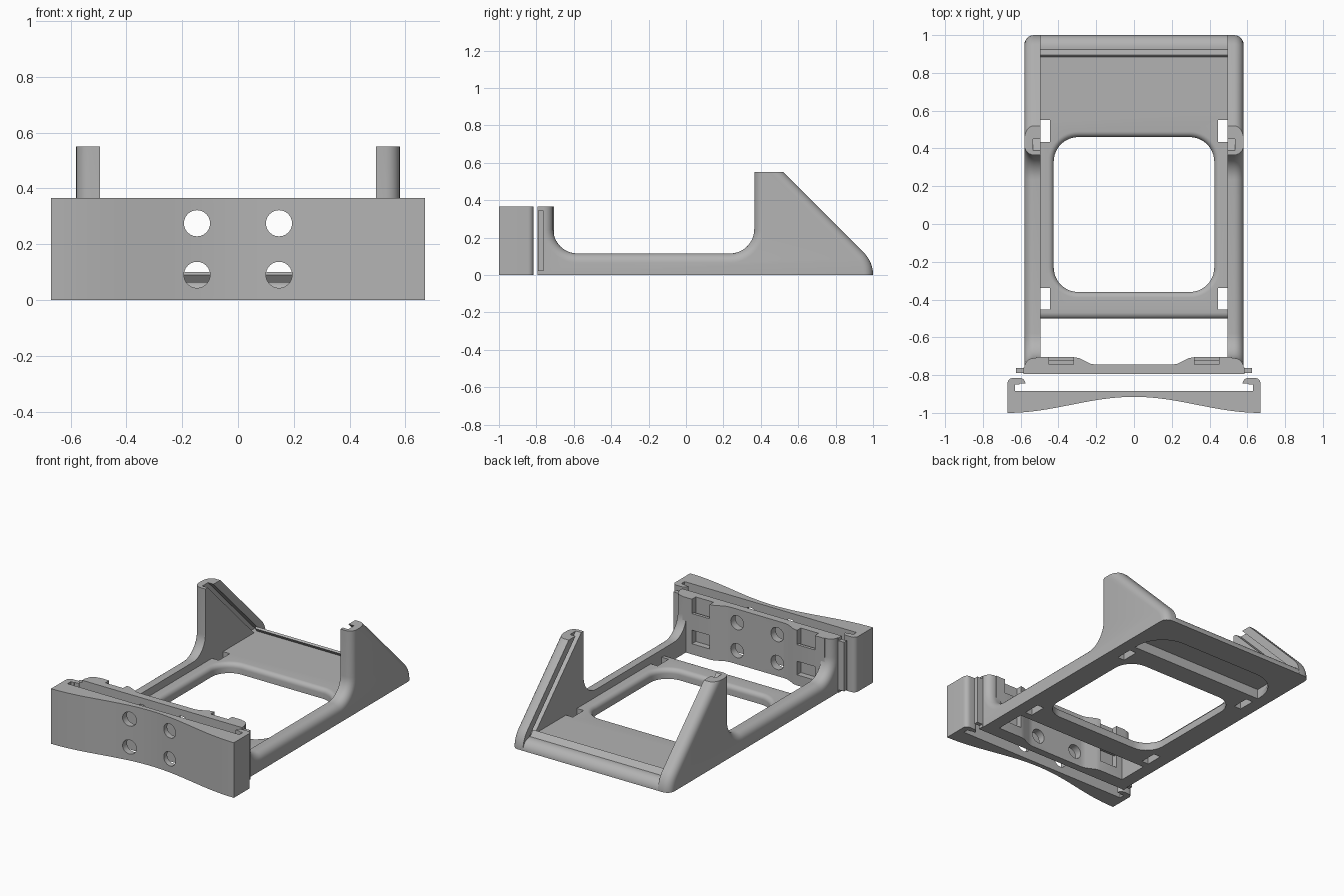
import bpy, bmesh
from math import pi, cos, sin, radians
from mathutils import Vector

if "Cube" in bpy.data.objects:
    bpy.data.objects.remove(bpy.data.objects["Cube"])

GREY = (0.45, 0.45, 0.45, 1)
grey = bpy.data.materials.new("plain_grey")
grey.use_nodes = True
grey.diffuse_color = GREY
grey.node_tree.nodes["Principled BSDF"].inputs["Base Color"].default_value = GREY

HEIGHT = 0.365      # mount plate and front panel
DECK = 0.065        # crossbars


def arc(cu, cv, r, start, end, n=12):
    steps = [radians(start + (end - start) * i / n) for i in range(n + 1)]
    return [(cu + r * cos(a), cv + r * sin(a)) for a in steps]


def rounded_rect(u0, u1, v0, v1, r):
    return (arc(u1 - r, v1 - r, r, 0, 90) + arc(u0 + r, v1 - r, r, 90, 180)
            + arc(u0 + r, v0 + r, r, 180, 270) + arc(u1 - r, v0 + r, r, 270, 360))


def rect(u0, u1, v0, v1):
    return [(u0, v0), (u1, v0), (u1, v1), (u0, v1)]


def mirrored(half):
    """Close a right-hand outline with its left-hand reflection."""
    return half + [(-u, v) for u, v in reversed(half) if abs(u) > 1e-6]


def prism(name, outline, axis, a, b):
    """Extrude a 2D outline along an axis from a to b."""
    place = {"x": lambda u, v, t: (t, u, v),
             "y": lambda u, v, t: (u, t, v),
             "z": lambda u, v, t: (u, v, t)}[axis]
    bm = bmesh.new()
    face = bm.faces.new([bm.verts.new(place(u, v, a)) for u, v in outline])
    out = bmesh.ops.extrude_face_region(bm, geom=[face])
    moved = [g for g in out["geom"] if isinstance(g, bmesh.types.BMVert)]
    bmesh.ops.translate(bm, verts=moved, vec=Vector(place(0, 0, b - a)))
    bmesh.ops.recalc_face_normals(bm, faces=bm.faces)
    mesh = bpy.data.meshes.new(name)
    bm.to_mesh(mesh)
    bm.free()
    mesh.materials.append(grey)
    obj = bpy.data.objects.new(name, mesh)
    bpy.context.collection.objects.link(obj)
    return obj


def cut(obj, cutters):
    """Subtract each cutter, then discard it."""
    for cutter in cutters:
        cutter.hide_render = True
        mod = obj.modifiers.new("cut", "BOOLEAN")
        mod.operation = "DIFFERENCE"
        mod.solver = "EXACT"
        mod.object = cutter
        bpy.context.view_layer.update()
        result = bpy.data.meshes.new_from_object(
            obj.evaluated_get(bpy.context.evaluated_depsgraph_get()))
        obj.modifiers.clear()
        obj.data = result
        bpy.data.objects.remove(cutter)


def round_edges(obj, radius, wanted):
    """Round the sharp edges whose two ends satisfy the rule."""
    bm = bmesh.new()
    bm.from_mesh(obj.data)
    edges = [e for e in bm.edges if e.calc_face_angle(0) > 0.5
             and wanted(e.verts[0].co, e.verts[1].co)]
    bmesh.ops.bevel(bm, geom=edges, offset=radius, segments=6, profile=0.5,
                    affect="EDGES", clamp_overlap=False)
    bm.to_mesh(obj.data)
    bm.free()


def screw_holes(y0, y1):
    return [prism("hole_cutter", arc(x, z, 0.047, 0, 345, 23), "y", y0, y1)
            for x in (-0.147, 0.147) for z in (0.09, 0.275)]


parts = []

# Mount plate: concave front, hooked slide channels at both ends
curve = [(0.67 * i / 16, -1 + 0.0425 * (1 + cos(pi * i / 16))) for i in range(17)]
hook = (arc(0.64, -0.845, 0.03, 0, 90, 6) + arc(0.605, -0.845, 0.03, 90, 180, 6)
        + [(0.605, -0.845), (0.605, -0.85), (0.63, -0.85), (0.63, -0.885), (0, -0.885)])
mount = prism("mount_plate", mirrored(curve + hook), "z", 0, HEIGHT)
cut(mount, screw_holes(-1.1, -0.8))
parts.append(mount)

# Front panel of the tray with thick pads and strap recesses
panel = prism("front_panel", mirrored([
    (0, -0.795), (0.585, -0.795), (0.585, -0.76), (0.52, -0.76), (0.52, -0.705),
    (0.32, -0.705), (0.29, -0.71), (0.23, -0.74), (0.2, -0.745), (0, -0.745)]),
    "z", 0, HEIGHT)
cut(panel, screw_holes(-0.85, -0.65))
for s in (-1, 1):
    span = sorted((s * 0.32, s * 0.45))
    cut(panel, [prism("strap_cutter", rect(*span, -0.745, -0.725), "z", 0.07, 0.4)]
        + [prism("strap_cutter", rect(*span, -0.735, -0.65), "z", z0, z1)
           for z0, z1 in ((0.07, 0.16), (0.27, 0.4))])
parts.append(panel)

# Side rails, each rising into a front post and a sloped rear wing
side_profile = ([(-0.765, 0), (-0.765, HEIGHT), (-0.71, HEIGHT)]
                + arc(-0.58, 0.245, 0.13, 180, 270)
                + arc(0.235, 0.245, 0.13, 270, 360)
                + [(0.365, 0.55), (0.52, 0.55)]
                + arc(0.831, 0, 0.169, 45, 0))


def outer_edge(p, q):
    outside = min(abs(p.x), abs(q.x)) > 0.579
    on_end = max(p.y, q.y) < -0.76
    level = any(abs(p.z - z) < 0.001 and abs(q.z - z) < 0.001 for z in (0, 0.55, HEIGHT))
    return outside and not on_end and not level


for side, s in (("left", 1), ("right", -1)):
    rail = prism(side + "_rail", side_profile, "x", s * 0.495, s * 0.58)
    round_edges(rail, 0.05, outer_edge)
    # Slanted groove that holds the device edge
    cut(rail, [prism("groove_cutter", [(0.34, 0.6), (0.89, 0.05), (0.95, 0.05), (0.4, 0.6)],
                     "x", s * 0.45, s * 0.535)])
    parts.append(rail)
    # Slide tongue that fits the mount plate
    parts.append(prism(side + "_tongue", rect(-0.79, -0.762, 0.02, 0.345),
                       "x", s * 0.57, s * 0.625))

# Base frame: two crossbars and inner ledges around a rounded opening
base = prism("base_frame", rect(-0.52, 0.52, -0.5, 0.6), "z", 0, DECK)
cut(base, [prism("opening_cutter", rounded_rect(-0.425, 0.425, -0.36, 0.46, 0.13), "z", -0.1, 0.2)])
round_edges(base, 0.03, lambda p, q: min(p.z, q.z) > DECK - 0.001
            and max(abs(p.x), abs(q.x)) < 0.43 or
            (min(p.z, q.z) > DECK - 0.001 and max(p.y, q.y) < -0.499))
for x0, x1 in ((-0.495, -0.445), (0.445, 0.495)):
    cut(base, [prism("slot_cutter", rect(x0, x1, y0, y0 + 0.115), "z", -0.1, 0.2)
               for y0 in (-0.453, 0.435)])
parts.append(base)

# Rear bar with rounded back edge, curved inner corners and a seat groove
bar = prism("rear_bar", [(0.59, 0), (0.59, DECK)] + arc(0.935, 0, DECK, 90, 0),
            "x", -0.53, 0.53)
cut(bar, [prism("arch_cutter", rounded_rect(-0.495, 0.495, 0.3, 0.825, 0.2), "z", -0.1, 0.2)])
round_edges(bar, 0.04, lambda p, q: min(p.z, q.z) > DECK - 0.001
            and max(p.y, q.y) < 0.9 and min(p.y, q.y) < 0.83
            and max(abs(p.x), abs(q.x)) < 0.5 and max(p.y, q.y) > 0.6)
cut(bar, [prism("seat_cutter", [(0.885, 0.09), (0.93, 0.035), (0.94, 0.045), (0.895, 0.1)],
                "x", -0.495, 0.495)])
parts.append(bar)

# Smooth curved surfaces while keeping hard edges crisp
bpy.ops.object.select_all(action="DESELECT")
for part in parts:
    part.select_set(True)
bpy.context.view_layer.objects.active = parts[0]
bpy.ops.object.shade_smooth_by_angle(angle=radians(30))
